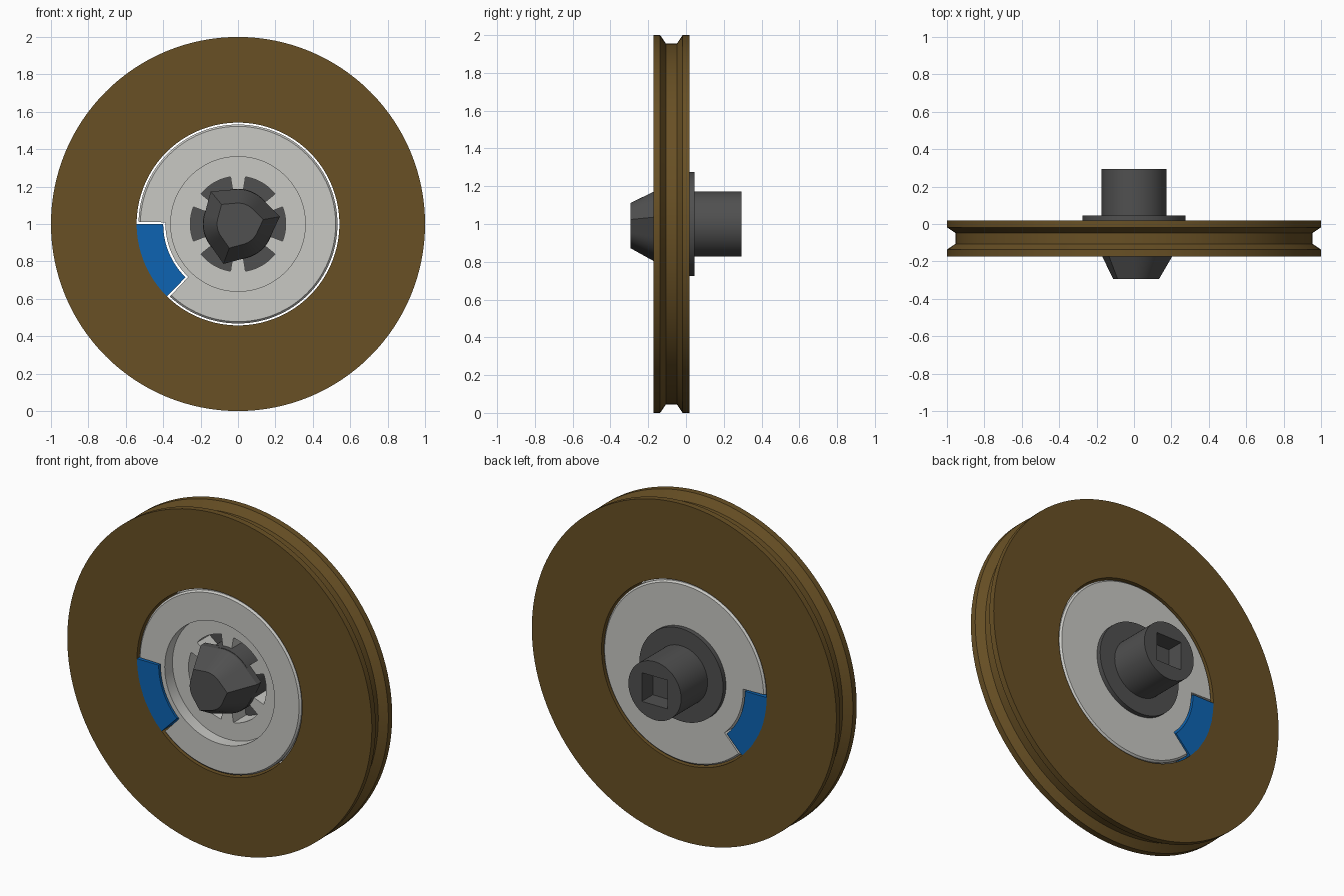
import bpy, bmesh, math
from mathutils import Matrix

if "Cube" in bpy.data.objects:
    bpy.data.objects.remove(bpy.data.objects["Cube"])

SEGS = 128
FRONT, BACK = -0.173, 0.018   # wheel faces along y


def material(name, rgb):
    m = bpy.data.materials.new(name)
    m.diffuse_color = (*rgb, 1)
    m.use_nodes = True
    m.node_tree.nodes["Principled BSDF"].inputs["Base Color"].default_value = m.diffuse_color
    return m


brown = material("brown", (0.139, 0.080, 0.018))
grey = material("light grey", (0.578, 0.578, 0.552))
dark = material("dark grey", (0.080, 0.080, 0.080))
blue = material("blue", (0.004, 0.127, 0.445))


def point(r, deg, y):
    a = math.radians(deg)
    return (r * math.cos(a), y, 1 + r * math.sin(a))


def finish(name, bm, mat):
    bmesh.ops.remove_doubles(bm, verts=bm.verts, dist=1e-5)
    bmesh.ops.recalc_face_normals(bm, faces=bm.faces)
    mesh = bpy.data.meshes.new(name)
    bm.to_mesh(mesh)
    bm.free()
    ob = bpy.data.objects.new(name, mesh)
    bpy.context.collection.objects.link(ob)
    mesh.materials.append(mat)
    return ob


def activate(ob):
    bpy.ops.object.select_all(action='DESELECT')
    ob.select_set(True)
    bpy.context.view_layer.objects.active = ob


def smooth(ob):
    activate(ob)
    bpy.ops.object.shade_smooth_by_angle(angle=math.radians(25))


def cut(ob, cutter):
    mod = ob.modifiers.new("cut", 'BOOLEAN')
    mod.operation, mod.solver, mod.object = 'DIFFERENCE', 'EXACT', cutter
    activate(ob)
    bpy.ops.object.modifier_apply(modifier=mod.name)
    bpy.data.objects.remove(cutter)


def revolve(bm, profile, a0=0, a1=360):
    """Sweep a closed (radius, y) profile around the axle, capping partial sweeps."""
    full = a1 - a0 >= 360
    n = max(2, round(SEGS * (a1 - a0) / 360))
    rings = [[bm.verts.new(point(r, a0 + (a1 - a0) * i / n, y)) for r, y in profile]
             for i in range(n if full else n + 1)]
    k = len(profile)
    for i in range(n):
        p, q = rings[i], rings[(i + 1) % len(rings)]
        for j in range(k):
            j2 = (j + 1) % k
            if profile[j][0] == 0 and profile[j2][0] == 0:
                continue
            if profile[j][0] == 0:
                bm.faces.new((p[j], p[j2], q[j2]))
            elif profile[j2][0] == 0:
                bm.faces.new((p[j], p[j2], q[j]))
            else:
                bm.faces.new((p[j], p[j2], q[j2], q[j]))
    if not full:
        bm.faces.new(rings[0])
        bm.faces.new(rings[-1])


def block(r0, r1, y0, y1):
    return [(r0, y0), (r1, y0), (r1, y1), (r0, y1)]


# Grooved outer ring
bm = bmesh.new()
revolve(bm, [(0.542, FRONT), (1, FRONT), (1, -0.137), (0.955, -0.106),
             (0.955, -0.048), (1, -0.018), (1, BACK), (0.542, BACK)])
smooth(finish("outer_ring", bm, brown))

# Blue key segment fixed to the ring
bm = bmesh.new()
revolve(bm, block(0.40, 0.543, FRONT, BACK), 180, 225.5)
smooth(finish("key_segment", bm, blue))

# Hub disc with recessed front, key notch and six openings between teeth
bm = bmesh.new()
revolve(bm, [(0.18, -0.10), (0.36, -0.10), (0.36, FRONT), (0.522, FRONT),
             (0.532, FRONT + 0.01), (0.532, BACK - 0.01), (0.522, BACK), (0.18, BACK)])
hub = finish("hub_disc", bm, grey)
bm = bmesh.new()
revolve(bm, block(0.388, 0.60, -0.3, 0.3), 178.7, 226.8)
for i in range(6):
    revolve(bm, block(0.15, 0.255, -0.3, 0.3), 60 * i - 21, 60 * i + 21)
cut(hub, finish("hub_cutter", bm, grey))
smooth(hub)

# Axle with flange and a square drive socket
bm = bmesh.new()
revolve(bm, [(0, -0.13), (0.188, -0.13), (0.188, BACK), (0.275, BACK),
             (0.275, 0.045), (0.173, 0.045), (0.173, 0.293), (0, 0.293)])
axle = finish("axle", bm, dark)
bm = bmesh.new()
bmesh.ops.create_cube(bm, size=1, matrix=Matrix.Translation((0, 0.29, 1))
                      @ Matrix.Diagonal((0.17, 0.2, 0.17, 1)))
cut(axle, finish("socket_cutter", bm, dark))
smooth(axle)

# Tapered three-cornered nose: a cone with a tangent ridge every 120 degrees
bm = bmesh.new()
rings = []
for y, r in ((-0.10, 0.186), (-0.14, 0.186), (-0.293, 0.112)):
    ring = []
    for i in range(72):
        d = abs((5 * i + 60) % 120 - 60)      # angle from nearest ridge
        ridge = 1 / math.cos(math.radians(max(0, 35 - d)))
        ring.append(bm.verts.new(point(r * ridge, 5 * i + 10, y)))
    rings.append(ring)
for lower, upper in zip(rings, rings[1:]):
    for i in range(72):
        j = (i + 1) % 72
        bm.faces.new((lower[i], lower[j], upper[j], upper[i]))
bm.faces.new(rings[0])
bm.faces.new(rings[-1])
smooth(finish("nose", bm, dark))
